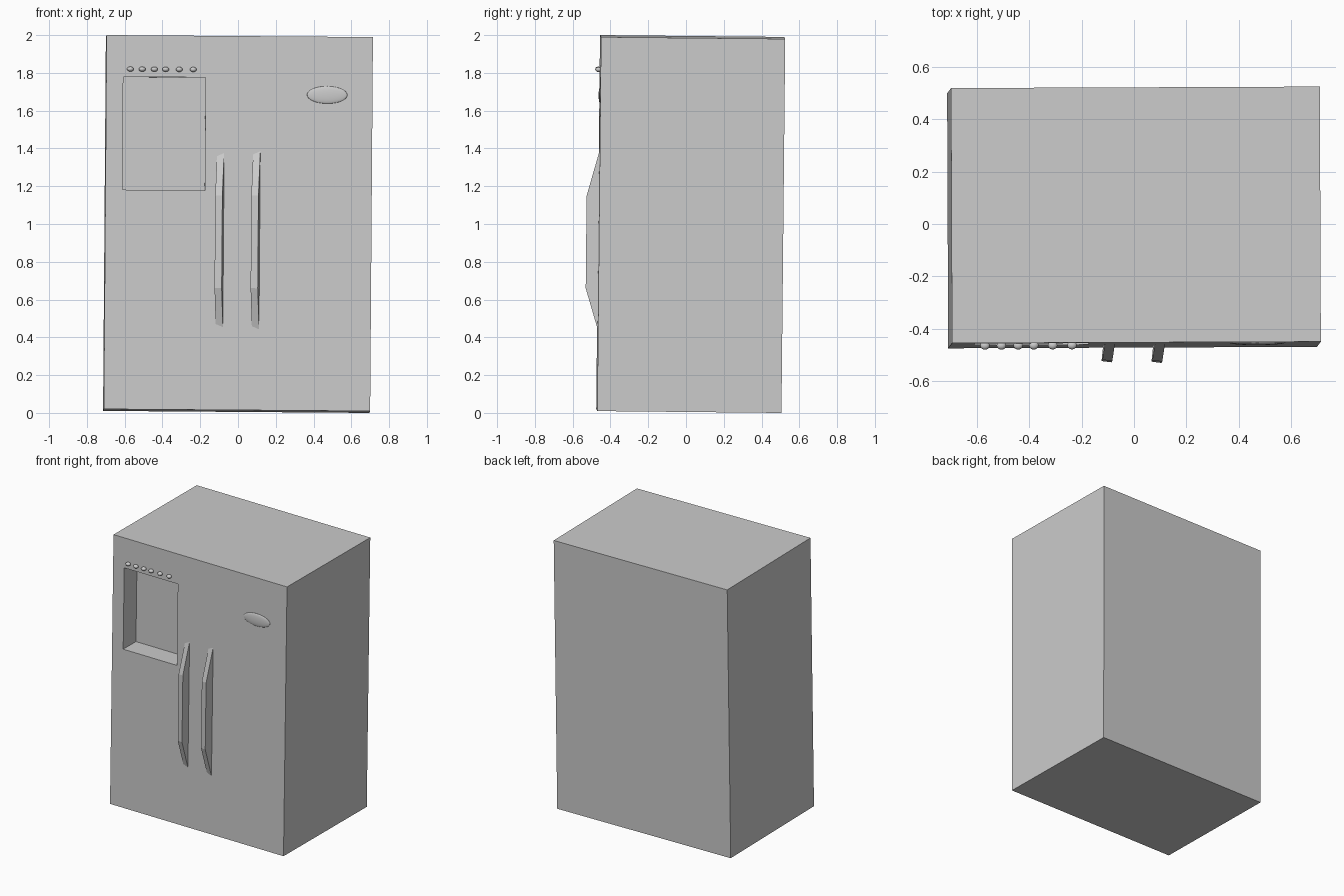
import bpy, bmesh
from math import radians
from mathutils import Matrix, Euler, Vector

if "Cube" in bpy.data.objects:
    bpy.data.objects.remove(bpy.data.objects["Cube"], do_unlink=True)

grey = bpy.data.materials.new("light_grey")
grey.use_nodes = True
grey.diffuse_color = (0.6, 0.6, 0.6, 1)
grey.node_tree.nodes["Principled BSDF"].inputs["Base Color"].default_value = (0.6, 0.6, 0.6, 1)

# The whole cabinet leans very slightly
LEAN = Matrix.Translation((0, 0.025, 1)) @ Euler((-0.01, 0.0075, 0.004)).to_matrix().to_4x4()
W, D, H = 0.705, 0.4875, 0.99   # cabinet half sizes
FRONT = -D


def finish(name, bm, local=Matrix(), smooth=False):
    bmesh.ops.recalc_face_normals(bm, faces=bm.faces)
    mesh = bpy.data.meshes.new(name)
    bm.to_mesh(mesh)
    bm.free()
    mesh.materials.append(grey)
    for p in mesh.polygons:
        p.use_smooth = smooth
    obj = bpy.data.objects.new(name, mesh)
    bpy.context.collection.objects.link(obj)
    obj.matrix_world = LEAN @ local
    return obj


def rect(bm, x0, x1, z0, z1, y):
    return [bm.verts.new(p) for p in ((x0, y, z0), (x1, y, z0), (x1, y, z1), (x0, y, z1))]


# Cabinet with the dispenser recess: rectangles joined from back to niche
def cabinet():
    bm = bmesh.new()
    niche = (-0.615, -0.179, 0.172, 0.77)
    loops = [rect(bm, -W, W, -H, H, D),
             rect(bm, -W, W, -H, H, FRONT),
             rect(bm, *niche, FRONT),
             rect(bm, *niche, FRONT + 0.15)]
    for a, b in zip(loops, loops[1:]):
        for i in range(4):
            j = (i + 1) % 4
            bm.faces.new((a[i], a[j], b[j], b[i]))
    bm.faces.new(loops[0])
    bm.faces.new(loops[-1])
    finish("cabinet", bm)


# Solid handle: tapered side profile extruded across its width
def handle(name, x, out):
    profile = [(0.0, 0.145), (0.082, 0.439), (0.082, -0.614), (0.0, -0.345)]
    bm = bmesh.new()
    face = bm.faces.new([bm.verts.new((-0.019, y, z)) for y, z in profile])
    ext = bmesh.ops.extrude_face_region(bm, geom=[face])
    verts = [v for v in ext["geom"] if isinstance(v, bmesh.types.BMVert)]
    bmesh.ops.translate(bm, verts=verts, vec=(0.038, 0, 0))
    turn = Matrix.Translation((x, FRONT - out, 0)) @ Matrix.Rotation(-0.13, 4, "Z")
    finish(name, bm, turn)


# Flattened smooth ball, used for the buttons and the oval badge
def ellipsoid(name, centre, radii, segs, rings):
    bm = bmesh.new()
    bmesh.ops.create_uvsphere(bm, u_segments=segs, v_segments=rings, radius=1)
    bmesh.ops.scale(bm, vec=Vector(radii), verts=bm.verts)
    finish(name, bm, Matrix.Translation(centre), smooth=True)


cabinet()
handle("right_door_handle", -0.105, 0.060)
handle("left_door_handle", 0.086, 0.063)
for n, x in enumerate((-0.578, -0.515, -0.451, -0.391, -0.319, -0.245)):
    ellipsoid(f"button_{n + 1}", (x, FRONT - 0.008, 0.811), (0.018, 0.016, 0.013), 24, 12)
ellipsoid("oval_badge", (0.465, FRONT, 0.682), (0.107, 0.009, 0.046), 32, 16)
